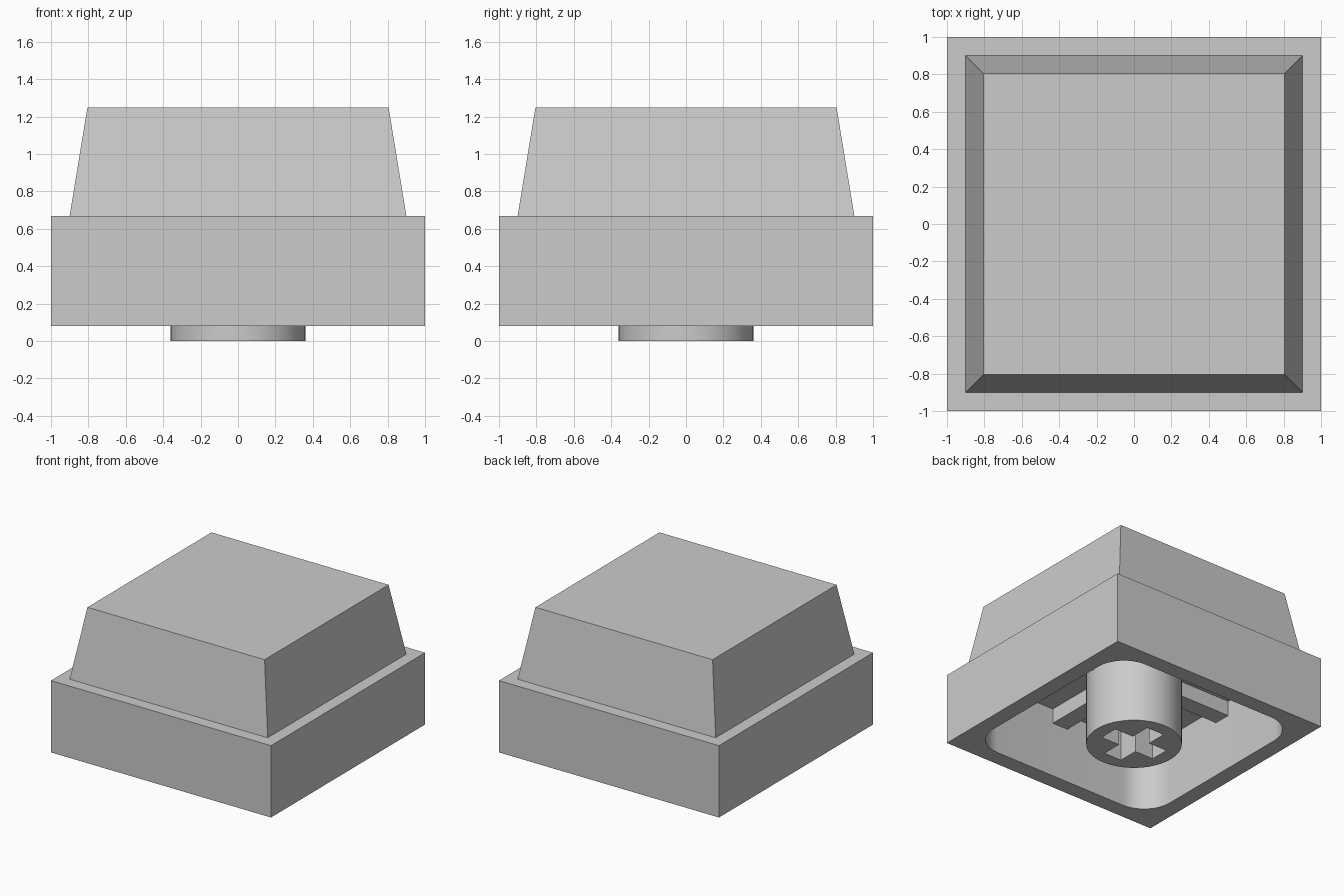
import bpy
import bmesh
from math import cos, sin, pi, radians

default = bpy.data.objects.get("Cube")
if default:
    bpy.data.objects.remove(default, do_unlink=True)

grey = bpy.data.materials.new("light grey plastic")
grey.use_nodes = True
COLOUR = (0.6, 0.6, 0.6, 1)
grey.diffuse_color = COLOUR
grey.node_tree.nodes["Principled BSDF"].inputs["Base Color"].default_value = COLOUR


def loft(name, rings):
    """Solid skinned through matching rings of points, capped at both ends."""
    bm = bmesh.new()
    loops = [[bm.verts.new(p) for p in ring] for ring in rings]
    n = len(loops[0])
    for low, high in zip(loops, loops[1:]):
        for i in range(n):
            j = (i + 1) % n
            bm.faces.new((low[i], low[j], high[j], high[i]))
    bm.faces.new(loops[0][::-1])
    bm.faces.new(loops[-1])
    mesh = bpy.data.meshes.new(name)
    bm.to_mesh(mesh)
    bm.free()
    obj = bpy.data.objects.new(name, mesh)
    bpy.context.collection.objects.link(obj)
    mesh.materials.append(grey)
    return obj


def prism(name, outline, z0, z1):
    return loft(name, [[(x, y, z) for x, y in outline] for z in (z0, z1)])


def rect(hx, hy):
    return [(-hx, -hy), (hx, -hy), (hx, hy), (-hx, hy)]


def circle(r, n):
    return [(r * cos(2 * pi * i / n), r * sin(2 * pi * i / n)) for i in range(n)]


def rounded_square(h, r, steps):
    points = []
    for corner, (sx, sy) in enumerate([(1, 1), (-1, 1), (-1, -1), (1, -1)]):
        for i in range(steps + 1):
            a = pi / 2 * (corner + i / steps)
            points.append((sx * (h - r) + r * cos(a), sy * (h - r) + r * sin(a)))
    return points


def cross(a, b):
    """Plus-shaped outline with arm length a and half width b."""
    quarter = [(a, -b), (a, b), (b, b)]
    points = []
    for _ in range(4):
        points += quarter
        quarter = [(-y, x) for x, y in quarter]
    return points


def activate(obj):
    bpy.ops.object.select_all(action='DESELECT')
    obj.select_set(True)
    bpy.context.view_layer.objects.active = obj


def cut(obj, cutter):
    """Subtract the cutter, then discard it."""
    cutter.hide_render = True
    mod = obj.modifiers.new("cut", 'BOOLEAN')
    mod.operation = 'DIFFERENCE'
    mod.solver = 'EXACT'
    mod.object = cutter
    activate(obj)
    bpy.ops.object.modifier_apply(modifier=mod.name)
    bpy.data.objects.remove(cutter, do_unlink=True)


CEILING = 0.66

# Cap: square skirt, narrow ledge and tapered crown, hollow underneath
levels = [(1, 0.08), (1, 0.67), (0.9, 0.67), (0.805, 1.25)]
cap = loft("cap", [[(x, y, z) for x, y in rect(h, h)] for h, z in levels])
cut(cap, prism("cavity_cutter", rounded_square(0.866, 0.25, 12), -0.1, CEILING))

# Stem: round post with a cross-shaped socket
stem = prism("stem", circle(0.36, 64), 0, CEILING + 0.02)
cut(stem, prism("socket_cutter", cross(0.25, 0.08), -0.1, 0.45))

# Ribs: four bars from the stem to the skirt walls
for name, hx, hy, side in [("rib_left", 0.29, 0.072, (1, 0)), ("rib_right", 0.29, 0.072, (-1, 0)),
                           ("rib_back", 0.072, 0.29, (0, 1)), ("rib_front", 0.072, 0.29, (0, -1))]:
    rib = prism(name, rect(hx, hy), 0.537, CEILING + 0.02)
    rib.location = (side[0] * 0.59, side[1] * 0.59, 0)

for obj in (cap, stem):
    activate(obj)
    bpy.ops.object.shade_smooth_by_angle(angle=radians(30))
